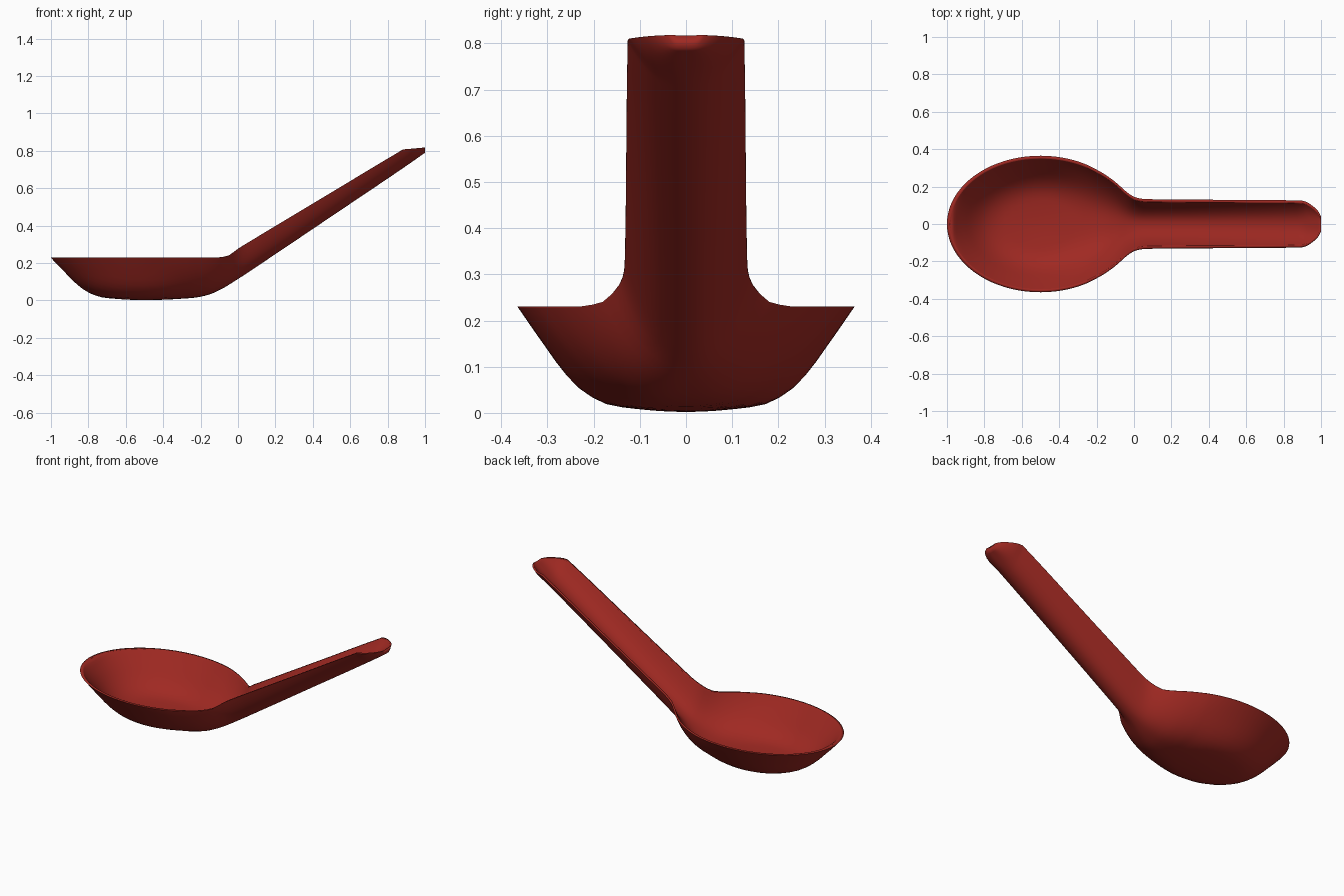
import bpy, bmesh, math

if "Cube" in bpy.data.objects:
    bpy.data.objects.remove(bpy.data.objects["Cube"])

RIM = [(-1, .23), (-.12, .23), (-.06, .237), (0, .277), (.1, .338), (.5, .578), (.86, .794), (.885, .808),
       (.92, .811), (1, .818)]
KEEL = [(-1, .228), (-.93, .155), (-.85, .077), (-.79, .038), (-.71, .014), (-.5, .002), (-.25, .013),
        (-.17, .027), (-.1, .055), (0, .115), (.1, .181), (.5, .45), (.9, .72), (1, .79)]
NECK = [(-.25, .316), (-.17, .274), (-.1, .225), (-.04, .172), (0, .145), (.05, .134), (.12, .132),
        (.89, .126), (.905, .124), (.98, .075), (1, .04)]
POWER = [(-1, 3.2), (-.4, 3.2), (0, 2.3), (.9, 2.2), (1, 3.5)]
WALL = .015


def curve(table, x):
    """Smooth monotone interpolation through a table of points."""
    n = len(table)
    d = [(table[i + 1][1] - table[i][1]) / (table[i + 1][0] - table[i][0]) for i in range(n - 1)]
    m = [d[0]] + [2 * a * b / (a + b) if a * b > 0 else 0 for a, b in zip(d, d[1:])] + [d[-1]]
    i = max(0, min(n - 2, sum(x >= p[0] for p in table) - 1))
    (x0, y0), (x1, y1) = table[i], table[i + 1]
    h = x1 - x0
    t = max(0, min(1, (x - x0) / h))
    return (y0 * (1 + 2 * t) * (1 - t) ** 2 + m[i] * h * t * (1 - t) ** 2
            + y1 * t * t * (3 - 2 * t) - m[i + 1] * h * t * t * (1 - t))


def half_width(x):
    if x < -.25:
        return .365 * math.sqrt(max(0, 1 - ((x + .5) / .5) ** 2))
    return curve(NECK, x)


def rise(x, u):
    """Height share 0..1 across a section: radial in the bowl, power curve in the handle."""
    power = abs(u) ** curve(POWER, x)
    r0 = abs(x + .5) / .5
    if x > -.1 or r0 > .999:
        return power
    bowl = lambda r: curve(KEEL, -.5 - .5 * r)
    r = math.sqrt(r0 * r0 + u * u * (1 - r0 * r0))
    radial = (bowl(r) - bowl(r0)) / (.228 - bowl(r0))
    t = max(0, min(1, (x + .5) / .4))
    t = t * t * (3 - 2 * t)
    return radial * (1 - t) + power * t


def section(x, inner, n=32):
    """One cross-section from rim to rim; the inner one is set in by the wall."""
    w, rim, keel = half_width(x), curve(RIM, x), curve(KEEL, x)
    px = x
    if inner:
        px = x + WALL * max(0, (-.5 - x) / .5) ** 2
        w = max(0, w - WALL)
        keel = min(rim - .001, keel + WALL * 1.25 + max(0, x - .9) * .1)
    pts = []
    for j in range(n + 1):
        u = math.sin(math.pi * (j / n - .5))
        pts.append((px, w * u, keel + (rim - keel) * rise(x, u)))
    return pts


# Stations: dense at the rounded tip, the neck and the handle end
xs = [-.5 - .5 * math.cos(math.pi / 2 * i / 20) for i in range(20)]
xs += [-.5 + .025 * i for i in range(26)]
xs += [.2 + .66 * i / 8 for i in range(1, 9)]
xs += [.873, .885, .905, .92, .94, .96, .98, .99, 1]

# Spoon: closed ring of outer and inner section at every station
bm = bmesh.new()
rings = [[bm.verts.new(p) for p in section(x, False) + section(x, True)[::-1]] for x in xs]
for a, b in zip(rings, rings[1:]):
    for j in range(len(a)):
        k = (j + 1) % len(a)
        bm.faces.new((a[j], a[k], b[k], b[j]))
# Handle end wall
end, count = rings[-1], len(rings[-1])
for j in range(count // 2 - 1):
    bm.faces.new((end[j], end[j + 1], end[count - 2 - j], end[count - 1 - j]))
bmesh.ops.remove_doubles(bm, verts=bm.verts, dist=.0004)
bmesh.ops.recalc_face_normals(bm, faces=bm.faces)

mesh = bpy.data.meshes.new("spoon")
bm.to_mesh(mesh)
bm.free()
spoon = bpy.data.objects.new("spoon", mesh)
bpy.context.collection.objects.link(spoon)

# Red glaze
mat = bpy.data.materials.new("red_glaze")
mat.diffuse_color = (.35, .022, .016, 1)
mat.use_nodes = True
mat.node_tree.nodes["Principled BSDF"].inputs["Base Color"].default_value = mat.diffuse_color
mesh.materials.append(mat)

bpy.context.view_layer.objects.active = spoon
spoon.select_set(True)
bpy.ops.object.shade_smooth()
